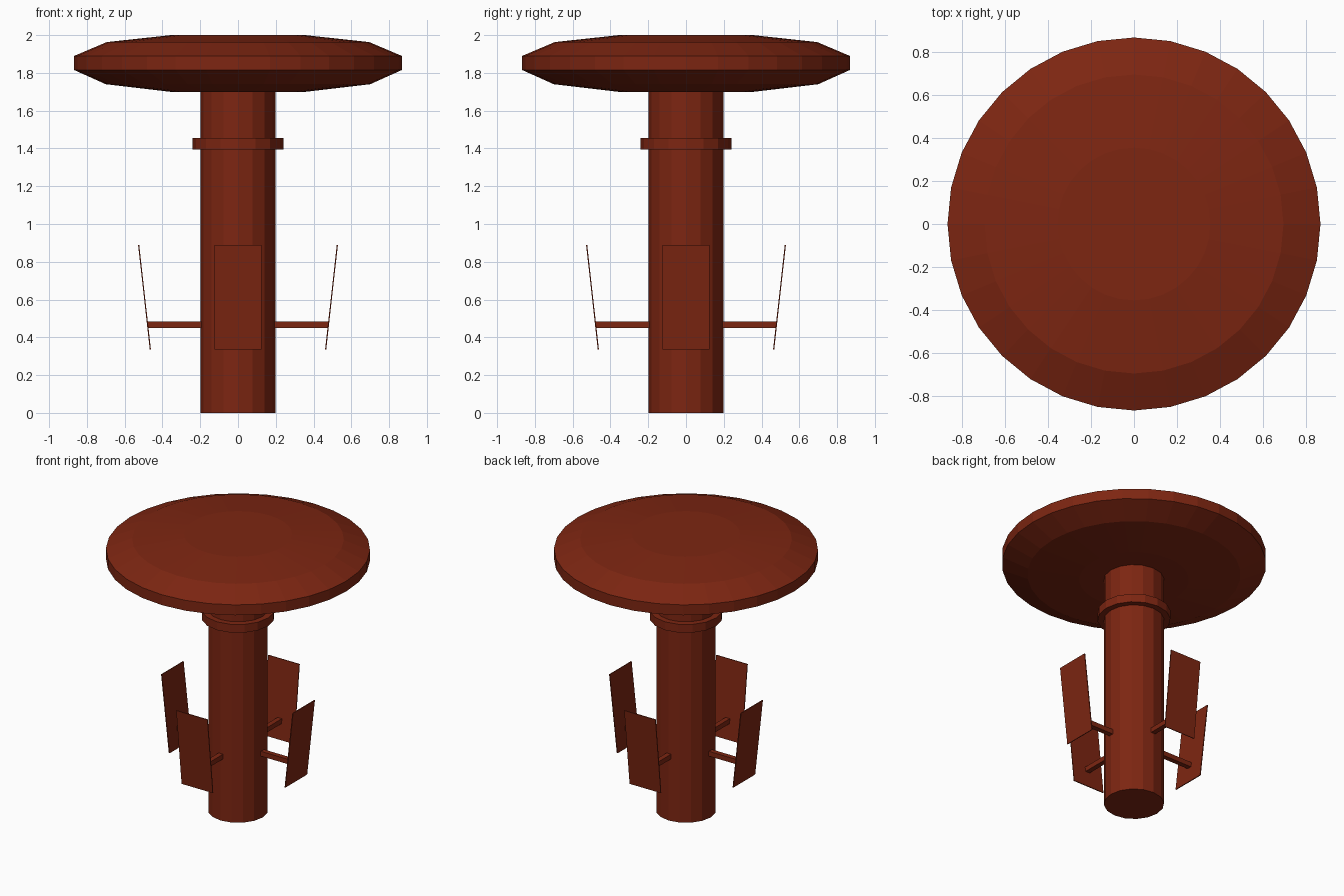
import bpy, bmesh, math
from mathutils import Matrix

if "Cube" in bpy.data.objects:
    bpy.data.objects.remove(bpy.data.objects["Cube"])

rust = bpy.data.materials.new("rust red")
rust.diffuse_color = (0.205, 0.0190, 0.0058, 1)
rust.use_nodes = True
rust.node_tree.nodes["Principled BSDF"].inputs["Base Color"].default_value = rust.diffuse_color


def finish(name, bm):
    bmesh.ops.recalc_face_normals(bm, faces=bm.faces)
    mesh = bpy.data.meshes.new(name)
    bm.to_mesh(mesh)
    bm.free()
    mesh.materials.append(rust)
    obj = bpy.data.objects.new(name, mesh)
    bpy.context.collection.objects.link(obj)
    return obj


def lathe(name, profile, sides):
    """Stack of rings (radius, z), capped at both ends."""
    bm = bmesh.new()
    rings = []
    for r, z in profile:
        rings.append([bm.verts.new((r * math.cos(2 * math.pi * i / sides),
                                    r * math.sin(2 * math.pi * i / sides), z))
                      for i in range(sides)])
    for a, b in zip(rings, rings[1:]):
        for i in range(sides):
            j = (i + 1) % sides
            bm.faces.new((a[i], a[j], b[j], b[i]))
    bm.faces.new(rings[0])
    bm.faces.new(rings[-1])
    return finish(name, bm)


def box(name, size, matrix):
    bm = bmesh.new()
    bmesh.ops.create_cube(bm, size=1)
    bmesh.ops.scale(bm, vec=size, verts=bm.verts)
    bmesh.ops.transform(bm, matrix=matrix, verts=bm.verts)
    return finish(name, bm)


# Column, collar and the wide faceted disc on top
lathe("column", [(0.198, 0), (0.198, 1.71)], 16)
lathe("collar", [(0.24, 1.395), (0.24, 1.455)], 16)
lathe("top_disc", [(0.36, 1.70), (0.70, 1.74), (0.867, 1.815),
                   (0.867, 1.89), (0.695, 1.963), (0.355, 2.0)], 32)

# Four arms, each holding a thin panel that leans outward
lean = math.atan2(0.062, 0.555)
for k, side in enumerate(("right", "back", "left", "front")):
    turn = Matrix.Rotation(k * math.pi / 2, 4, 'Z')
    box(side + "_arm", (0.33, 0.035, 0.035),
        turn @ Matrix.Translation((0.314, 0, 0.467)))
    box(side + "_panel", (0.006, 0.25, 0.558),
        turn @ Matrix.Translation((0.495, 0, 0.6125)) @ Matrix.Rotation(lean, 4, 'Y'))
